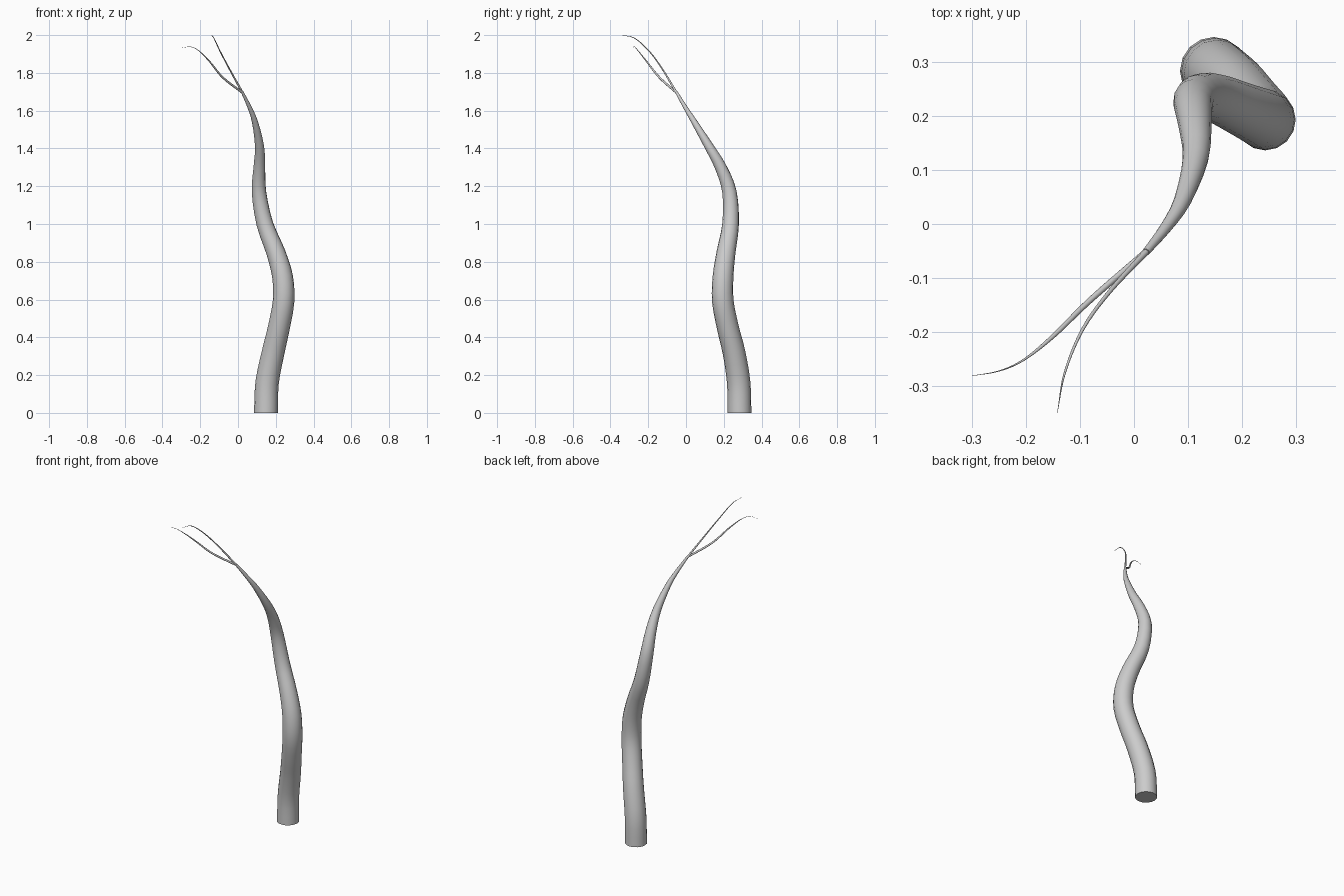
import bpy, bmesh, math
from mathutils import Vector

if "Cube" in bpy.data.objects:
    bpy.data.objects.remove(bpy.data.objects["Cube"])

SIDES = 16


def smooth_path(pts, steps):
    """Catmull-Rom through (x, y, z, radius) points."""
    p = [Vector(q) for q in pts]
    p = [p[0] * 2 - p[1]] + p + [p[-1] * 2 - p[-2]]
    out = []
    for i in range(1, len(p) - 2):
        a, b, c, d = p[i - 1:i + 3]
        for s in range(steps):
            t = s / steps
            out.append(0.5 * (2 * b + (c - a) * t + (2 * a - 5 * b + 4 * c - d) * t * t
                              + (3 * b - a - 3 * c + d) * t ** 3))
    return out + [p[-2]]


def tube(name, pts, steps=3, flat_base=False):
    path = smooth_path(pts, steps)
    pos = [q.to_3d() for q in path]
    bm = bmesh.new()
    rings = []
    side = Vector((1, 0, 0))
    for i, q in enumerate(path):
        tan = (pos[min(i + 1, len(pos) - 1)] - pos[max(i - 1, 0)]).normalized()
        if flat_base and i == 0:
            tan = Vector((0, 0, 1))
        side = (side - tan * side.dot(tan)).normalized()
        up = tan.cross(side)
        ring = []
        for k in range(SIDES):
            a = math.tau * k / SIDES
            ring.append(bm.verts.new(pos[i] + (side * math.cos(a) + up * math.sin(a)) * max(q[3], 0.0004)))
        rings.append(ring)
    for r0, r1 in zip(rings, rings[1:]):
        for k in range(SIDES):
            j = (k + 1) % SIDES
            bm.faces.new((r0[k], r0[j], r1[j], r1[k]))
    bm.faces.new(rings[0][::-1])
    bm.faces.new(rings[-1])
    me = bpy.data.meshes.new(name)
    bm.to_mesh(me)
    bm.free()
    ob = bpy.data.objects.new(name, me)
    bpy.context.collection.objects.link(ob)
    bpy.ops.object.select_all(action='DESELECT')
    ob.select_set(True)
    bpy.context.view_layer.objects.active = ob
    bpy.ops.object.shade_smooth_by_angle(angle=math.radians(50))
    return ob


# Winding, tapering trunk
tube("trunk", [
    (0.148, 0.283, 0.00, 0.063), (0.154, 0.279, 0.16, 0.062),
    (0.186, 0.254, 0.32, 0.060), (0.216, 0.222, 0.45, 0.058),
    (0.241, 0.195, 0.59, 0.057), (0.236, 0.196, 0.72, 0.055),
    (0.200, 0.212, 0.85, 0.050), (0.142, 0.236, 1.00, 0.044),
    (0.111, 0.230, 1.17, 0.038), (0.113, 0.184, 1.30, 0.031),
    (0.114, 0.122, 1.41, 0.024), (0.090, 0.044, 1.54, 0.016),
    (0.060, -0.005, 1.62, 0.011), (0.022, -0.052, 1.70, 0.007)], flat_base=True)

# Upper twig, arching to the front
tube("upper_twig", [
    (0.024, -0.050, 1.695, 0.006), (-0.045, -0.125, 1.82, 0.004),
    (-0.095, -0.195, 1.915, 0.003), (-0.128, -0.275, 1.985, 0.002),
    (-0.142, -0.350, 1.999, 0.0004)], steps=5)

# Lower twig, bending to the left
tube("lower_twig", [
    (0.024, -0.050, 1.695, 0.006), (-0.080, -0.140, 1.775, 0.0055),
    (-0.150, -0.208, 1.86, 0.004), (-0.205, -0.252, 1.915, 0.002),
    (-0.250, -0.272, 1.938, 0.001), (-0.300, -0.281, 1.932, 0.0004)], steps=5)
